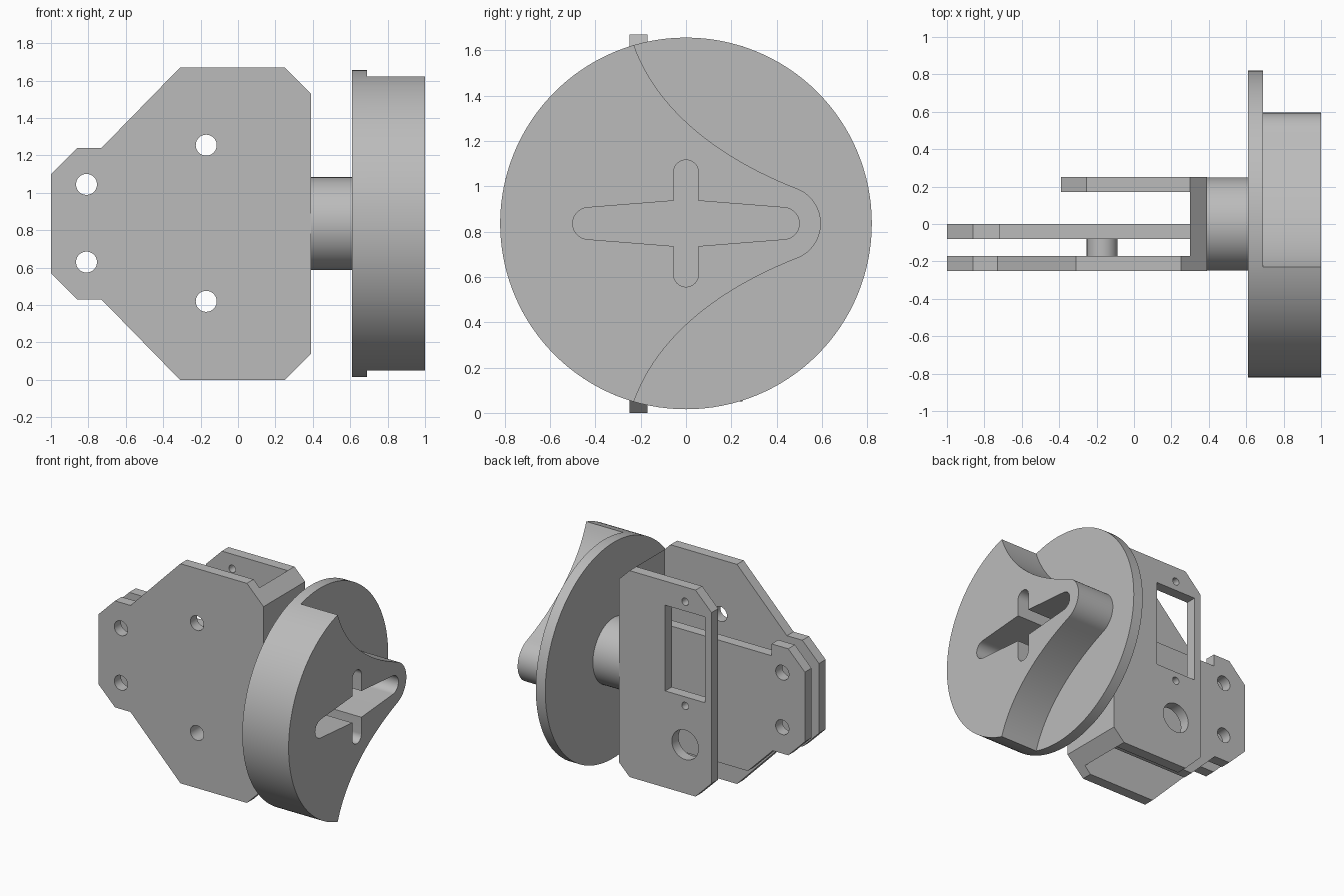
import bpy
from math import sin, cos, radians, pi
from mathutils import Vector
from mathutils.geometry import interpolate_bezier

cube = bpy.data.objects.get("Cube")
if cube:
    bpy.data.objects.remove(cube, do_unlink=True)

grey = bpy.data.materials.new("plain grey")
grey.use_nodes = True
COLOUR = (0.5, 0.5, 0.5, 1)
grey.diffuse_color = COLOUR
grey.node_tree.nodes["Principled BSDF"].inputs["Base Color"].default_value = COLOUR

AXIS_Z = 0.836                      # height of the shaft axis
ALONG_Y = (pi / 2, 0, 0)            # profile drawn in x, z
ALONG_X = (pi / 2, 0, pi / 2)       # profile drawn in y, z


def arc(u, v, r, start, end, n=16):
    angles = [radians(start + (end - start) * i / n) for i in range(n + 1)]
    return [(u + r * cos(a), v + r * sin(a)) for a in angles]


def circle(u, v, r, n=48):
    return arc(u, v, r, 0, 360, n)[:-1]


def mirror_down(half):
    """Close a half outline, whose ends lie on v = 0, by mirroring it."""
    return half + [(u, -v) for u, v in reversed(half[1:-1])]


def prism(name, loops, start, end, rotation, height=0.0):
    """Extrude an outline (first loop) with holes (other loops) along x or y."""
    curve = bpy.data.curves.new(name, "CURVE")
    curve.dimensions = "2D"
    curve.fill_mode = "BOTH"
    curve.extrude = (end - start) / 2
    for loop in loops:
        spline = curve.splines.new("POLY")
        spline.points.add(len(loop) - 1)
        for point, (u, v) in zip(spline.points, loop):
            point.co = (u, v, 0, 1)
        spline.use_cyclic_u = True
    obj = bpy.data.objects.new(name, curve)
    bpy.context.collection.objects.link(obj)
    mid = (start + end) / 2
    obj.location = (mid, 0, height) if rotation == ALONG_X else (0, mid, height)
    obj.rotation_euler = rotation
    bpy.ops.object.select_all(action="DESELECT")
    bpy.context.view_layer.objects.active = obj
    obj.select_set(True)
    bpy.ops.object.convert(target="MESH")
    obj = bpy.context.object
    obj.name = name
    bpy.ops.object.mode_set(mode="EDIT")
    bpy.ops.mesh.select_all(action="SELECT")
    bpy.ops.mesh.remove_doubles(threshold=0.0005)
    bpy.ops.mesh.normals_make_consistent(inside=False)
    bpy.ops.object.mode_set(mode="OBJECT")
    obj.data.materials.clear()
    obj.data.materials.append(grey)
    bpy.ops.object.shade_smooth_by_angle(angle=radians(25))
    return obj


# Shared bolt holes
tip_holes = [circle(-0.81, z, 0.056) for z in (0.63, 1.045)]
low_hole = circle(-0.17, 0.42, 0.056)
high_hole = circle(-0.17, 1.255, 0.056)

# Front plate
front_outline = [(-1, 0.57), (-0.86, 0.43), (-0.73, 0.43), (-0.31, 0),
                 (0.25, 0), (0.39, 0.14), (0.39, 1.53), (0.25, 1.67),
                 (-0.31, 1.67), (-0.73, 1.24), (-0.86, 1.24), (-1, 1.1)]
prism("front_plate", [front_outline, low_hole, high_hole] + tip_holes,
      -0.25, -0.17, ALONG_Y)

# Middle plate with its raised tip
middle_outline = [(-1, 0.57), (-0.86, 0.43), (-0.73, 0.43), (-0.52, 0.22),
                  (0.3, 0.22), (0.3, 1.15), (-0.72, 1.15), (-0.72, 1.24),
                  (-0.86, 1.24), (-1, 1.1)]
prism("middle_plate", [middle_outline, low_hole] + tip_holes, -0.08, 0, ALONG_Y)

# Tubular spacer between the front and middle plates
prism("spacer", [circle(-0.17, 0.42, 0.083), low_hole], -0.17, -0.08, ALONG_Y)

# Back plate with motor window, screw holes and access hole
back_outline = [(-0.39, 0.185), (-0.255, 0.05), (0.3, 0.05), (0.39, 0.14),
                (0.39, 1.53), (0.3, 1.62), (-0.255, 1.62), (-0.39, 1.485)]
window = [(-0.337, 0.785), (0, 0.785), (0, 1.437), (-0.337, 1.437)]
screws = [circle(-0.168, z, 0.028, 24) for z in (0.716, 1.508)]
prism("back_plate", [back_outline, window, circle(-0.168, 0.42, 0.112)] + screws,
      0.17, 0.25, ALONG_Y)

# Side wall joining the plates
wall_outline = [(0.3, 0.05), (0.39, 0.14), (0.39, 1.53), (0.3, 1.62)]
prism("side_wall", [wall_outline], -0.17, 0.17, ALONG_Y)

# Shaft and round flange
prism("shaft", [circle(0, 0, 0.248, 64)], 0.39, 0.61, ALONG_X, AXIS_Z)
prism("flange", [circle(0, 0, 0.82, 128)], 0.61, 0.69, ALONG_X, AXIS_Z)

# Cam block: round nose, concave flank, then the rim of the flange
flank = interpolate_bezier(Vector((0.492, 0.153)), Vector((0.14, 0.29)),
                           Vector((-0.13, 0.504)), Vector((-0.23, 0.787)), 24)
cam_half = (arc(0.43, 0, 0.165, 0, 68) + [(p[0], p[1]) for p in flank[1:-1]]
            + arc(0, 0, 0.82, 106.3, 180, 40))

# Cross-shaped pocket with tapered long arms
quarter = (arc(0.43, 0, 0.07, 0, 86) + [(0.055, 0.1)]
           + arc(0, 0.225, 0.055, 0, 90))
cross_half = quarter + [(-u, v) for u, v in reversed(quarter[:-1])]
prism("cam_block", [mirror_down(cam_half), mirror_down(cross_half)],
      0.69, 1.0, ALONG_X, AXIS_Z)
